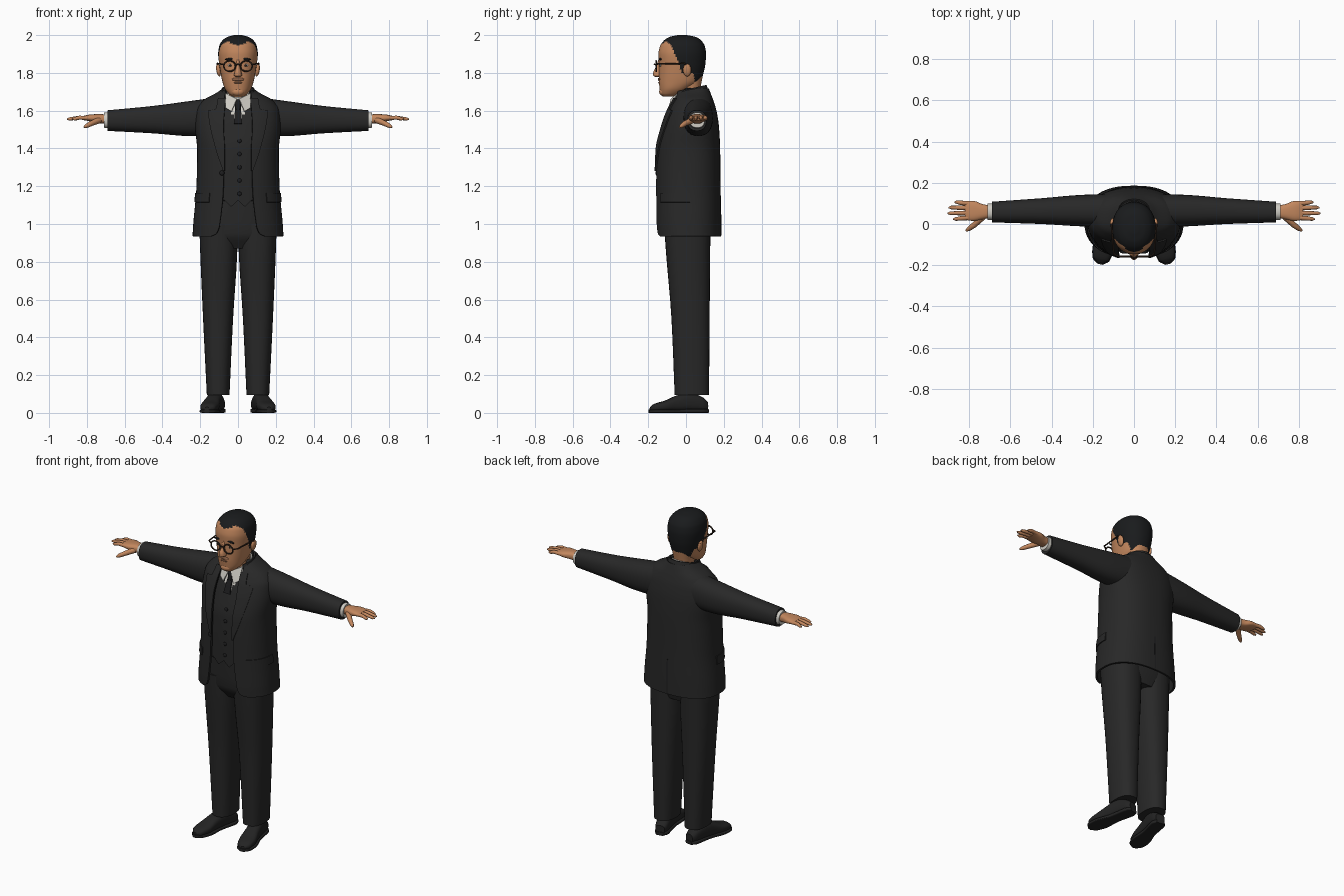
import bpy, bmesh
from math import sin, cos, pi, radians
from mathutils import Vector, Matrix

if "Cube" in bpy.data.objects:
    bpy.data.objects.remove(bpy.data.objects["Cube"])


def material(name, r, g, b):
    m = bpy.data.materials.new(name)
    m.use_nodes = True
    m.diffuse_color = (r, g, b, 1)
    m.node_tree.nodes["Principled BSDF"].inputs["Base Color"].default_value = (r, g, b, 1)
    return m


SUIT = material("charcoal_suit", .021, .021, .021)
DARK = material("dark_tie_and_buttons", .012, .012, .013)
SHOE = material("black_leather", .017, .017, .017)
HAIR = material("black_hair", .010, .011, .012)
SKIN = material("skin", .54, .24, .11)
SHADE = material("lip_brown", .30, .14, .075)
SHIRT = material("white_shirt", .62, .60, .55)
FRAME = material("brown_frames", .035, .020, .013)
parts = []


def add(name, data, mats):
    ob = bpy.data.objects.new(name, data)
    bpy.context.collection.objects.link(ob)
    for m in mats:
        data.materials.append(m)
    parts.append(ob)
    return ob


def interp(table, t):
    """Monotone cubic through the rows of a table, keyed by the first column."""
    t = min(max(t, table[0][0]), table[-1][0])
    i = 0
    while i < len(table) - 2 and t > table[i + 1][0]:
        i += 1
    h = table[i + 1][0] - table[i][0]
    f = (t - table[i][0]) / h

    def slope(k, c):
        d = [(table[j + 1][c] - table[j][c]) / (table[j + 1][0] - table[j][0])
             for j in (k - 1, k) if 0 <= j < len(table) - 1]
        if len(d) == 1:
            return d[0]
        return 2 * d[0] * d[1] / (d[0] + d[1]) if d[0] * d[1] > 0 else 0

    return [(2*f**3 - 3*f*f + 1) * table[i][c] + (3*f*f - 2*f**3) * table[i + 1][c]
            + h * ((f**3 - 2*f*f + f) * slope(i, c) + (f**3 - f*f) * slope(i + 1, c))
            for c in range(1, len(table[0]))]


def skin_rings(name, rings, mats, closed=True, thick=0):
    """Bridge rows of points; closed rows are capped, open ones may be thickened."""
    bm = bmesh.new()
    rows = [[bm.verts.new(p) for p in r] for r in rings]
    n = len(rows[0])
    for a, b in zip(rows, rows[1:]):
        for j in range(n if closed else n - 1):
            k = (j + 1) % n
            bm.faces.new((a[j], a[k], b[k], b[j]))
    if closed and not thick:
        bm.faces.new(rows[0])
        bm.faces.new(rows[-1])
    bmesh.ops.recalc_face_normals(bm, faces=bm.faces)
    me = bpy.data.meshes.new(name)
    bm.to_mesh(me)
    bm.free()
    ob = add(name, me, mats)
    if thick:
        mod = ob.modifiers.new("thickness", 'SOLIDIFY')
        mod.thickness, mod.offset = thick, 0
    return ob


def oval(row, a, n):
    """Point on a squarish oval given as (umin, umax, vmin, vmax); angle 0 is vmin."""
    u0, u1, v0, v1 = row[:4]
    s, c = sin(a), cos(a)
    pw = lambda q: (1 if q > 0 else -1) * abs(q) ** (2 / n)
    return (u0 + u1) / 2 + (u1 - u0) / 2 * pw(s), (v0 + v1) / 2 - (v1 - v0) / 2 * pw(c)


def levels(table, sub):
    ts = [r[0] for r in table]
    return [a + (b - a) * k / sub for a, b in zip(ts, ts[1:]) for k in range(sub)] + [ts[-1]]


def loft(name, table, mats, place=lambda t, u, v: (u, v, t), n=2.3, seg=32, sub=4):
    rings = [[place(t, *oval(interp(table, t), 2 * pi * j / seg, n)) for j in range(seg)]
             for t in levels(table, sub)]
    return skin_rings(name, rings, mats)


def patch(name, fn, mats, nu=8, nv=8, thick=.008):
    return skin_rings(name, [[fn(i / nu, j / nv) for i in range(nu + 1)] for j in range(nv + 1)],
                      mats, False, thick)


def ball(name, loc, size, mat, rot=0):
    bm = bmesh.new()
    bmesh.ops.create_uvsphere(bm, u_segments=20, v_segments=12, radius=1)
    bm.transform(Matrix.Translation(loc) @ Matrix.Rotation(rot, 4, 'Y') @ Matrix.Diagonal((*size, 1)))
    me = bpy.data.meshes.new(name)
    bm.to_mesh(me)
    bm.free()
    return add(name, me, [mat])


def tube(name, pts, r, mat, radii=None, cyclic=False):
    cu = bpy.data.curves.new(name, 'CURVE')
    cu.dimensions, cu.bevel_depth, cu.bevel_resolution, cu.use_fill_caps = '3D', r, 3, True
    sp = cu.splines.new('POLY')
    sp.points.add(len(pts) - 1)
    for i, p in enumerate(pts):
        sp.points[i].co = (*p, 1)
        sp.points[i].radius = radii[i] if radii else 1
    sp.use_cyclic_u = cyclic
    return add(name, cu, [mat])


def paint(ob, rule):
    for p in ob.data.polygons:
        p.material_index = rule(*p.center)


def sym(rows):
    """Rows (t, half width, ...) to rows (t, -half width, half width, ...)."""
    return [(r[0], -r[1], r[1], *r[2:]) for r in rows]


def front(table, x, z, n, off=0):
    u0, u1, v0, v1 = interp(table, z)[:4]
    q = min(abs(x) / u1, .98)
    return (v0 + v1) / 2 - (v1 - v0) / 2 * (1 - q ** n) ** (1 / n) - off


# Jacket: open-fronted shell (height, half width, front, back, half opening)
N = 2.4
coat = sym([(.935, .235, -.155, .18, .14), (.95, .234, -.156, .18, .112), (1.0, .231, -.158, .18, .095),
            (1.2, .214, -.158, .177, .076), (1.39, .21, -.152, .175, .074), (1.52, .222, -.122, .168, .08),
            (1.6, .215, -.092, .155, .075), (1.65, .18, -.065, .14, .07), (1.69, .11, -.045, .125, .068),
            (1.715, .075, -.02, .115, .062)])
rings = []
for z in levels(coat, 5):
    row = interp(coat, z)
    lo = next(a / 200 for a in range(400) if sin(a / 200) ** (2 / N) >= min(row[4] / row[1], .9))
    rings.append([(*oval(row, lo + (2 * pi - 2 * lo) * j / 56, N), z) for j in range(57)])
skin_rings("jacket", rings, [SUIT], False, .012)

# Waistcoat and shirt front inside the jacket
inner = [(z, u0 + .018, u1 - .018, v0 + .018, v1 - .018)
         for z, u0, u1, v0, v1 in [(z, *interp(coat, z)[:4]) for z in (1.13, 1.2, 1.39, 1.52, 1.6, 1.65, 1.69)]]
vest = loft("waistcoat", inner, [SUIT, SHIRT], n=N, seg=96, sub=8)
paint(vest, lambda x, y, z: int(y < .02 and z > 1.53 + 1.7 * abs(x)))
for v in vest.data.vertices:
    if v.co.z < 1.131 and v.co.y < 0:
        v.co.z -= max(0, .04 - abs(abs(v.co.x) - .035))
for i in range(5):
    z = 1.44 - .07 * i
    ball("waistcoat_button", (.008, front(inner, 0, z, N), z), (.011, .006, .011), DARK)
ball("jacket_button", (-.085, front(coat, .085, 1.27, N, .006), 1.27), (.013, .007, .013), DARK)

# Tie and collars
patch("tie", lambda u, v: ((u - .5) * (.026 + .018 * v), front(inner, 0, 1.64 - .11 * v, N, .008),
                           1.64 - .11 * v), [DARK])
loft("tie_knot", sym([(1.605, .012, -.088, -.06), (1.65, .019, -.082, -.05), (1.66, .013, -.075, -.05)]), [DARK])


def band(u, v):
    a = 2 * pi * u
    return .066 * sin(a), .012 - .073 * cos(a), 1.62 + (.08 - .028 * cos(a)) * v


patch("shirt_collar", band, [SHIRT], 40, 4)


def coat_collar(u, v):
    a = radians(48 + 264 * u)
    r = 1.16 - .2 * v
    return .085 * r * sin(a), .018 - .09 * r * cos(a), 1.665 - .01 * cos(a) + (.05 - .01 * cos(a)) * v


patch("jacket_collar", coat_collar, [SUIT], 32, 4, .01)
patch("back_vent", lambda u, v: ((u - .5) * .006, interp(coat, .94 + .21 * v)[3] + .005, .94 + .21 * v),
      [DARK], 1, 8, .004)

# Seat of the trousers
loft("trouser_seat", sym([(.87, .16, -.07, .11), (.95, .203, -.115, .13), (1.2, .185, -.125, .14)]), [SUIT], n=N)

lapel = [(1.28, .078), (1.4, .118), (1.55, .152), (1.6, .157), (1.606, .118), (1.665, .105)]
leg = [(.095, .045, .165, -.06, .122), (.5, .026, .185, -.077, .125), (.85, .004, .2, -.106, .128),
       (1.0, .0, .205, -.116, .13)]
arm = [(.1, -.015, .145, 1.47, 1.672), (.24, -.012, .142, 1.465, 1.653), (.45, 0, .125, 1.48, 1.625),
       (.69, .008, .108, 1.493, 1.602)]
palm = [(.69, .03, .09, 1.53, 1.578), (.73, .024, .095, 1.533, 1.582), (.78, .015, .112, 1.543, 1.58),
        (.82, .02, .112, 1.55, 1.572)]
upper = [(0, -.028, .028, .012, .06), (.03, -.038, .038, .008, .085), (.1, -.041, .041, .008, .11),
         (.17, -.043, .043, .008, .09), (.23, -.049, .049, .008, .064), (.285, -.04, .04, .008, .048),
         (.308, -.015, .015, .012, .03)]
sole = [(-.004, -.025, .025, 0, .02), (.03, -.042, .042, 0, .022), (.13, -.039, .039, 0, .02),
        (.23, -.053, .053, 0, .018), (.29, -.042, .042, 0, .018), (.314, -.014, .014, 0, .018)]

for s, side in ((1, "left_"), (-1, "right_")):
    along_x = lambda t, u, v: (s * t, u, v)

    def foot(t, u, v):
        p = Matrix.Rotation(radians(12), 3, 'Z') @ Vector((u, -t, v))
        return s * (p.x + .1), p.y + .112, p.z

    def lapel_pt(u, v):
        z = 1.28 + .385 * v
        x0 = interp(coat, z)[4] - .004
        x = x0 + (interp(lapel, z)[0] - x0) * u
        return s * x, front(coat, x, z, N, .01), z

    def coat_patch(a0, a1, z0, z1):
        def fn(u, v):
            z = z0 + (z1 - z0) * v
            x, y = oval(interp(coat, z), radians(a0 + (a1 - a0) * u), N)
            return s * x * 1.03, y * 1.03, z
        return fn

    def wing(u, v):
        a = Vector((.006, -.078, 1.662)).lerp(Vector((.064, -.046, 1.69)), u)
        b = Vector((.034, -.095, 1.595)).lerp(Vector((.066, -.078, 1.615)), u)
        p = a.lerp(b, v)
        return s * p.x, p.y, p.z

    # Clothing
    patch(side + "lapel", lapel_pt, [SUIT], 6, 60, .009)
    patch(side + "pocket_flap", coat_patch(38, 92, 1.115, 1.165), [SUIT], 14, 3, .01)
    patch(side + "collar_wing", wing, [SHIRT], 4, 4, .006)
    loft(side + "trouser_leg", leg, [SUIT], lambda t, u, v: (s * u, v, t), n=N)
    loft(side + "sleeve", arm, [SUIT], along_x)
    loft(side + "shirt_cuff", [(.68, .018, .1, 1.505, 1.592), (.71, .02, .099, 1.51, 1.59)], [SHIRT], along_x)
    loft(side + "shoe", upper, [SHOE], foot, n=2.6)
    loft(side + "shoe_sole", sole, [SHOE], foot, n=5)
    # Hand
    loft(side + "palm", palm, [SKIN], along_x, n=2.6)
    for finger, y0, y1, tip in (("index", .031, .024, .878), ("middle", .054, .052, .905),
                                ("ring", .077, .08, .9), ("little", .099, .106, .872)):
        tube(side + finger + "_finger", [(s * .79, y0, 1.561), (s * .84, (y0 + y1) / 2, 1.563),
             (s * (tip - .012), y1, 1.556), (s * tip, y1, 1.555)], .0115, SKIN, (1, .95, .75, .3))
    tube(side + "thumb", [(s * .735, .035, 1.55), (s * .775, -.004, 1.533), (s * .802, -.024, 1.519),
         (s * .815, -.033, 1.512)], .014, SKIN, (1.2, 1, .8, .35))

# Neck and head, with the hair painted by a hairline rule
loft("neck", sym([(1.62, .058, -.045, .068), (1.7, .056, -.046, .074), (1.79, .066, -.04, .09)]), [SKIN])
skull = sym([(1.675, .03, -.122, -.06), (1.69, .05, -.135, -.02), (1.72, .071, -.14, .03),
             (1.76, .084, -.144, .08), (1.8, .092, -.144, .093), (1.85, .1, -.144, .103),
             (1.9, .105, -.146, .106), (1.94, .1, -.138, .1), (1.97, .084, -.118, .082),
             (1.99, .057, -.088, .052), (2.0, .02, -.045, .005)])
hairline = [(1.74, .045), (1.795, .04), (1.805, -.025), (1.86, -.04), (1.9, -.062), (1.94, -.075),
            (1.962, -.1), (1.98, -.2)]
head = loft("head", skull, [SKIN, HAIR], seg=96, sub=6, n=2.2)
paint(head, lambda x, y, z: int(z > 1.75 and y > interp(hairline, z)[0]
                                or z > 1.945 + .25 * abs(x) and abs(x) < .045))

# Face
loft("nose", sym([(1.778, .012, -.162, -.11), (1.787, .021, -.174, -.11), (1.8, .019, -.174, -.11),
                  (1.83, .012, -.16, -.11), (1.87, .009, -.146, -.11)]), [SKIN])
ball("upper_lip", (0, -.141, 1.766), (.034, .008, .009), SHADE)
ball("lower_lip", (0, -.14, 1.748), (.024, .007, .005), SHADE)
ball("chin", (0, -.122, 1.7), (.034, .02, .022), SKIN)
for s, side in ((1, "left_"), (-1, "right_")):
    ball(side + "ear", (s * .103, .006, 1.815), (.012, .022, .034), SKIN, s * .15)
    ball(side + "eyebrow", (s * .043, front(skull, .043, 1.873, 2.2), 1.873), (.026, .007, .006), HAIR, s * .1)
    eye = front(skull, .041, 1.84, 2.2)
    ball(side + "eye", (s * .041, eye, 1.84), (.014, .004, .007), SHIRT)
    ball(side + "pupil", (s * .041, eye - .003, 1.84), (.006, .003, .006), FRAME)
    # Spectacles
    tube(side + "rim", [(s * (.044 + .031 * cos(2 * pi * k / 28)), -.158, 1.836 + .028 * sin(2 * pi * k / 28))
                        for k in range(28)], .0042, FRAME, cyclic=True)
    tube(side + "temple_arm", [(s * .074, -.158, 1.845), (s * .098, -.145, 1.848), (s * .109, -.01, 1.85),
                               (s * .108, .02, 1.835)], .0042, FRAME)
tube("spectacle_bridge", [(-.014, -.16, 1.842), (0, -.167, 1.846), (.014, -.16, 1.842)], .004, FRAME)

# Apply thickness and curves, then shade smooth with sharp edges kept
bpy.ops.object.select_all(action='DESELECT')
for ob in parts:
    ob.select_set(True)
bpy.context.view_layer.objects.active = parts[0]
bpy.ops.object.convert(target='MESH')
bpy.ops.object.shade_smooth_by_angle(angle=radians(42))
